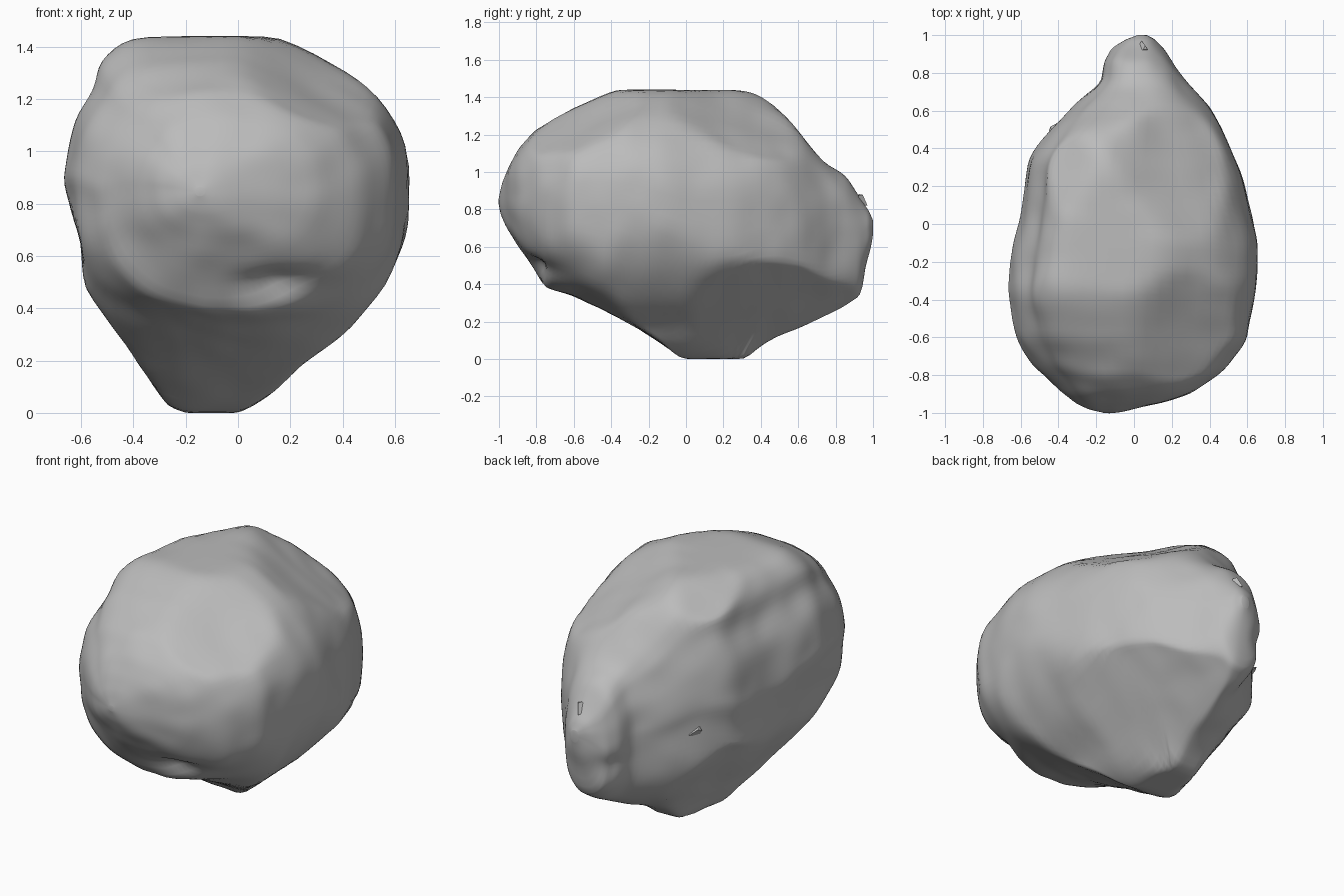
import bpy
import bmesh
import math
from mathutils import Matrix, Vector, noise

cube = bpy.data.objects.get("Cube")
if cube:
    bpy.data.objects.remove(cube, do_unlink=True)

# One stone colour for everything
stone = bpy.data.materials.new("stone grey")
stone.use_nodes = True
stone.diffuse_color = (0.5, 0.5, 0.5, 1)
stone.node_tree.nodes["Principled BSDF"].inputs["Base Color"].default_value = (0.5, 0.5, 0.5, 1)

# Limits along the length: y, min x, max x, bottom z, top z
STATIONS = [
    (-1, -.16, -.13, .83, .86), (-.985, -.23, -.03, .77, .94), (-.95, -.31, .16, .69, 1.03),
    (-.9, -.38, .3, .6, 1.12), (-.8, -.48, .45, .46, 1.23), (-.76, -.53, .49, .39, 1.25),
    (-.6, -.63, .6, .34, 1.35), (-.36, -.67, .65, .22, 1.44), (-.1, -.64, .67, .06, 1.44),
    (0, -.61, .64, -.03, 1.44), (.3, -.57, .56, -.03, 1.44), (.36, -.55, .53, .05, 1.44),
    (.5, -.44, .47, .13, 1.35), (.62, -.33, .4, .17, 1.18), (.75, -.18, .28, .23, 1.05),
    (.86, -.16, .21, .29, .97), (.93, -.12, .16, .34, .87), (.98, -.04, .11, .58, .79),
    (1, .02, .07, .67, .74),
]

# Outline of the widest cross-section: x, z, anticlockwise from the base
OUTLINE = [
    (-.1, 0), (0, 0), (.15, .08), (.25, .19), (.41, .3), (.55, .47), (.65, .68), (.66, .92),
    (.58, 1.12), (.42, 1.3), (.15, 1.44), (-.12, 1.44), (-.42, 1.44), (-.52, 1.33),
    (-.54, 1.2), (-.62, 1.06), (-.65, .9), (-.67, .79), (-.6, .66), (-.58, .48),
    (-.47, .32), (-.37, .18), (-.27, .03), (-.2, 0),
]
RIGHT_SIDE = OUTLINE[1:11]
LEFT_SIDE = OUTLINE[:11:-1]

# Sloping facets that cut the corners: point on the edge, outward direction, slope
TOP_FACETS = [
    ((-.42, -.08), (-.87, .49), .7),
    ((-.17, .36), (.8, .6), .7),
    ((.1, -.3), (.71, -.71), .65),
]
BASE_FACETS = [
    ((-.2, .3), (-.95, .3), 1.5),
    ((0, .3), (.93, .37), .95),
]

# Hollows (positive depth) and bumps (negative depth): centre, radii, depth
HOLLOWS = [
    ((.19, -.75, .48), (.16, .2, .05), .08),
    ((-.4, -.75, .66), (.15, .2, .06), .015),
    ((.28, -.55, 1.3), (.07, .12, .2), .015),
    ((-.1, .86, .52), (.1, .09, .07), .05),
    ((.03, .52, 1.32), (.06, .12, .1), -.03),
]


def clamp(value, low, high):
    return max(low, min(high, value))


def along(points, t):
    """Linear position on a list of points, t in point counts."""
    i = min(int(t), len(points) - 2)
    return Vector(points[i]).lerp(Vector(points[i + 1]), t - i)


def side_x(side, z):
    """Outline x at height z on one side of the outline."""
    for a, b in zip(side, side[1:]):
        if z <= b[1]:
            return a[0] + (b[0] - a[0]) * (z - a[1]) / (b[1] - a[1])
    return side[-1][0]


def limits(y):
    for a, b in zip(STATIONS, STATIONS[1:]):
        if y <= b[0]:
            f = (y - a[0]) / (b[0] - a[0])
            return [p + (q - p) * f for p, q in zip(a[1:], b[1:])]
    return STATIONS[-1][1:]


def soft_limits(y):
    samples = [limits(clamp(y + d * (1.01 - abs(y)), -1, 1)) for d in (-.05, 0, .05)]
    return [sum(s) / len(samples) for s in zip(*samples)]


def rounded_box(direction, power):
    size = (abs(direction.x) ** power + abs(direction.y) ** power) ** (1 / power)
    return direction / size


def facet_rise(p, facet):
    """Height a facet has climbed or dropped at p, zero inside its edge."""
    point, outward, slope = facet
    return slope * max(0, (p.xy - Vector(point)).dot(Vector(outward)))


def section_point(o, y):
    """Scaled outline above, a full belly kept inside the outline below."""
    x0, x1, z0, z1 = soft_limits(y)
    half = Vector((x1 - x0, z1 - z0)) / 2
    middle = Vector((x0 + x1, z0 + z1)) / 2
    unit = Vector((o.x / .66, (o.y - .72) / .72))
    blunt = clamp((abs(y) - .3) / .5, 0, 1)
    upper = middle + half * unit.lerp(rounded_box(unit, 2.3), blunt * .8)
    belly = middle + half * rounded_box(unit, 2.6 - .3 * blunt)
    belly.x = clamp(belly.x, side_x(LEFT_SIDE, belly.y), side_x(RIGHT_SIDE, belly.y))
    flat = upper.lerp(belly, clamp((.2 - unit.y) / .5, 0, 1))
    p = Vector((flat.x, y, flat.y))
    p.z = min([p.z] + [1.44 - facet_rise(p, f) for f in TOP_FACETS])
    p.z = max([p.z] + [facet_rise(p, f) + .05 for f in BASE_FACETS if facet_rise(p, f) > 0])
    return p


def weather(p):
    """Push a surface point in or out with hollows and broad lumps."""
    out = (p - Vector((0, p.y * .7, .72))).normalized()
    shift = .01 * noise.noise(p * 4) + .008 * noise.noise(p * 8)
    for centre, radii, depth in HOLLOWS:
        shift -= depth * math.exp(-sum(((p[k] - centre[k]) / radii[k]) ** 2 for k in range(3)))
    q = p + out * shift
    q.z = clamp(q.z, 0, 1.44)
    return q


def finish(bm, name, angle):
    bmesh.ops.recalc_face_normals(bm, faces=bm.faces)
    mesh = bpy.data.meshes.new(name)
    bm.to_mesh(mesh)
    bm.free()
    mesh.materials.append(stone)
    obj = bpy.data.objects.new(name, mesh)
    bpy.context.collection.objects.link(obj)
    bpy.ops.object.select_all(action="DESELECT")
    obj.select_set(True)
    bpy.context.view_layer.objects.active = obj
    bpy.ops.object.shade_smooth_by_angle(angle=math.radians(angle))


# Boulder: sections lofted from front to back
RINGS, SIDES = 90, 96
closed = OUTLINE + OUTLINE[:1]
bm = bmesh.new()
rings = []
for r in range(RINGS + 1):
    y = -math.cos(math.pi * r / RINGS)
    ring = []
    for s in range(SIDES):
        t = s / SIDES * len(OUTLINE)
        before, here, after = (along(closed, (t + d) % len(OUTLINE)) for d in (-.3, 0, .3))
        ring.append(bm.verts.new(weather(section_point((before + here * 2 + after) / 4, y))))
    rings.append(ring)
for a, b in zip(rings, rings[1:]):
    for s in range(SIDES):
        n = (s + 1) % SIDES
        bm.faces.new((a[s], a[n], b[n], b[s]))
bm.faces.new(rings[0])
bm.faces.new(rings[-1])
for i in range(2):
    bmesh.ops.smooth_vert(bm, verts=bm.verts, factor=.5, use_axis_x=True, use_axis_y=True, use_axis_z=True)
finish(bm, "boulder", 50)

# Small broken chips standing off the surface at the back
for name, spot, tilt in (("side_chip", (-.42, .5, .67), -50), ("tip_chip", (.05, .93, .85), 20)):
    bm = bmesh.new()
    bmesh.ops.create_cone(bm, segments=3, radius1=.04, radius2=.015, depth=.06, cap_ends=True,
                          matrix=Matrix.Translation(spot) @ Matrix.Rotation(math.radians(tilt), 4, "Y"))
    finish(bm, name, 20)
